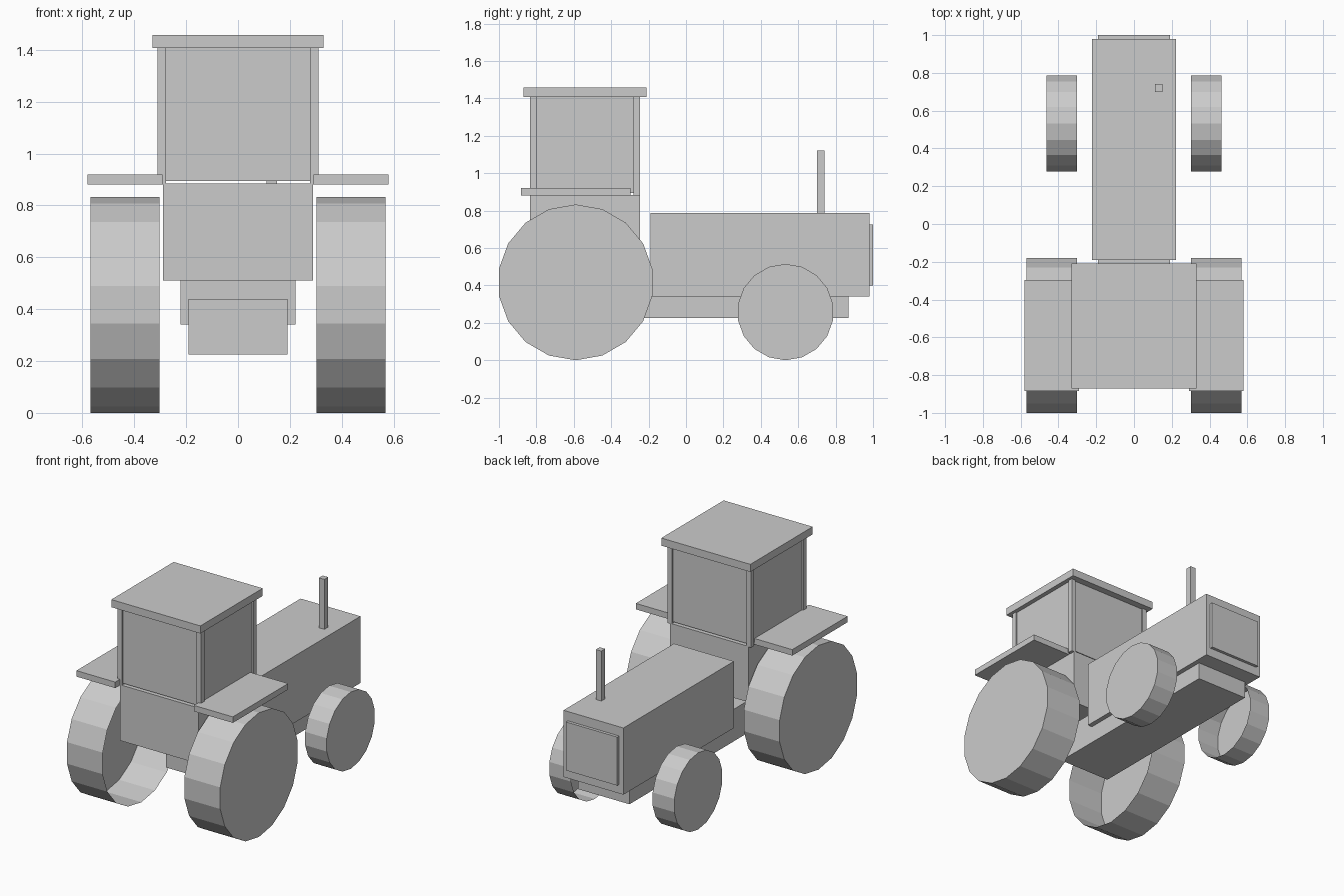
import bpy, bmesh
from math import sin, cos, tau

if "Cube" in bpy.data.objects:
    bpy.data.objects.remove(bpy.data.objects["Cube"])


def make_object(name, bm):
    mesh = bpy.data.meshes.new(name)
    bm.to_mesh(mesh)
    bm.free()
    obj = bpy.data.objects.new(name, mesh)
    bpy.context.collection.objects.link(obj)
    return obj


def box(name, x, y, z):
    """Box from (min, max) ranges on each axis."""
    bm = bmesh.new()
    bmesh.ops.create_cube(bm, size=1)
    for v in bm.verts:
        for i, (lo, hi) in enumerate((x, y, z)):
            v.co[i] = hi if v.co[i] > 0 else lo
    return make_object(name, bm)


def wheel(name, side, x_in, x_out, y, r, sides=18):
    """Faceted drum, closed on the outside and open towards the body."""
    bm = bmesh.new()
    rings = [[bm.verts.new((side * x, y + r * sin(tau * i / sides), r + r * cos(tau * i / sides)))
              for i in range(sides)] for x in (x_in, x_out)]
    inner, outer = rings
    for i in range(sides):
        j = (i + 1) % sides
        bm.faces.new((inner[i], inner[j], outer[j], outer[i]))
    cap = bm.faces.new(outer)
    bmesh.ops.recalc_face_normals(bm, faces=bm.faces)
    cap.normal_update()
    if cap.normal.x * side < 0:
        bmesh.ops.reverse_faces(bm, faces=bm.faces)
    return make_object(name, bm)


# Body
box("chassis", (-0.19, 0.19), (-0.49, 0.87), (0.225, 0.44))
box("hood", (-0.222, 0.222), (-0.19, 0.98), (0.34, 0.787))
box("grille", (-0.19, 0.19), (0.97, 1.0), (0.40, 0.725))
box("exhaust_pipe", (0.11, 0.15), (0.70, 0.74), (0.77, 1.122))

# Cab
box("cab_base", (-0.29, 0.29), (-0.834, -0.246), (0.51, 0.884))
box("cab_glass", (-0.30, 0.30), (-0.824, -0.256), (0.894, 1.41))
box("roof", (-0.33, 0.33), (-0.87, -0.21), (1.407, 1.458))

# Paired parts
for side, label in ((-1, "left"), (1, "right")):
    def span(a, b):
        return tuple(sorted((side * a, side * b)))

    for y, end in (((-0.834, -0.80), "front"), ((-0.28, -0.246), "rear")):
        box(f"cab_pillar_{end}_{label}", span(0.277, 0.31), y, (0.88, 1.41))
    box(f"fender_{label}", span(0.292, 0.58), (-0.883, -0.297), (0.88, 0.92))
    wheel(f"large_wheel_{label}", side, 0.303, 0.568, -0.59, 0.4165)
    wheel(f"small_wheel_{label}", side, 0.303, 0.463, 0.532, 0.2575)
